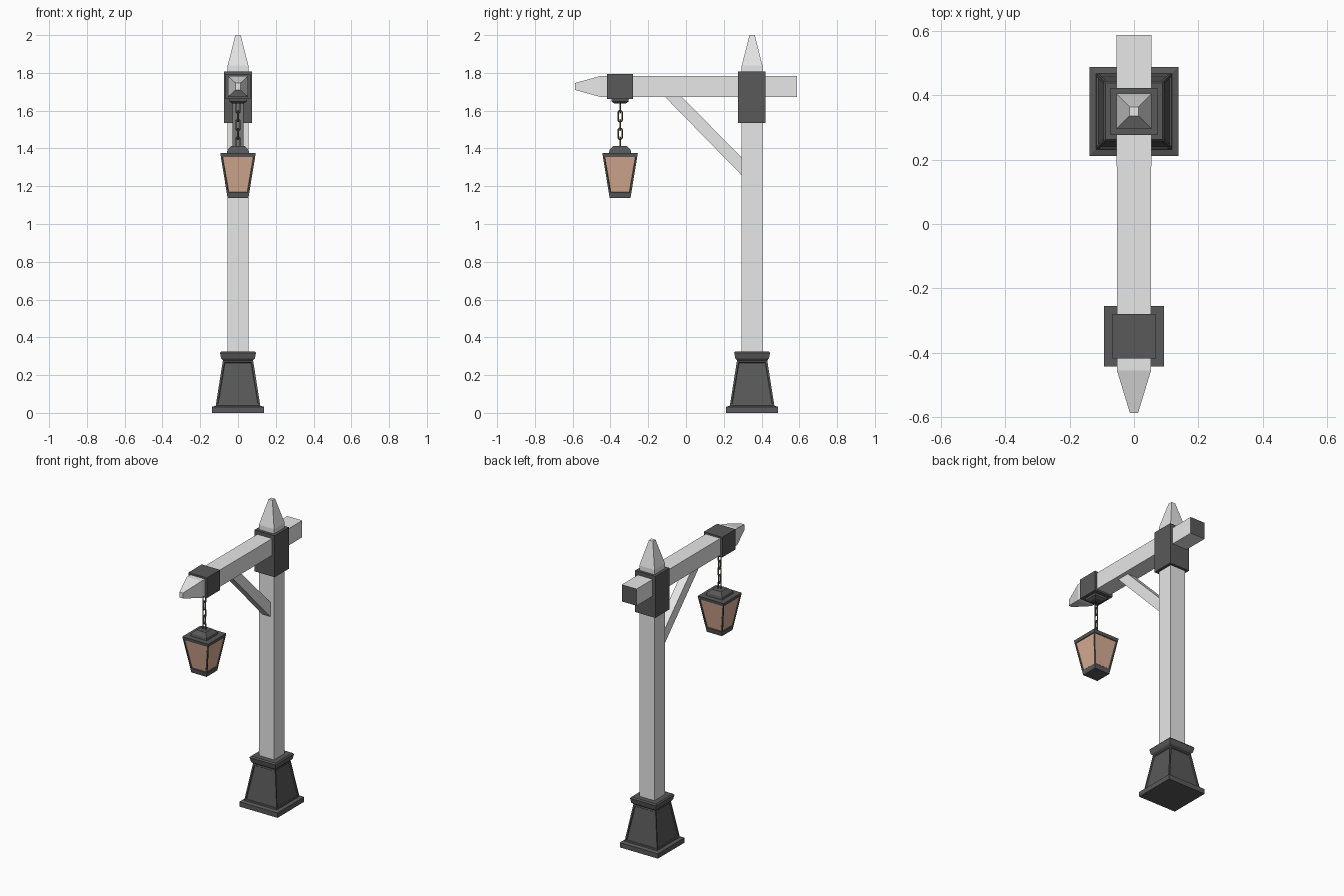
import bpy, bmesh, math
from mathutils import Matrix, Vector

if "Cube" in bpy.data.objects:
    bpy.data.objects.remove(bpy.data.objects["Cube"])


def material(name, rgb):
    m = bpy.data.materials.new(name)
    m.diffuse_color = (*rgb, 1)
    m.use_nodes = True
    m.node_tree.nodes["Principled BSDF"].inputs["Base Color"].default_value = m.diffuse_color
    return m


WOOD = material("pale_grey_wood", (0.80, 0.80, 0.80))
METAL = material("dark_iron", (0.10, 0.10, 0.10))
GLASS = material("peach_glass", (0.70, 0.42, 0.30))
CHAIN = material("aged_brass", (0.13, 0.12, 0.065))

POST_Y, LAMP_Y = 0.35, -0.349


def finish(bm, name, mats):
    bmesh.ops.recalc_face_normals(bm, faces=bm.faces)
    me = bpy.data.meshes.new(name)
    bm.to_mesh(me)
    bm.free()
    for m in mats:
        me.materials.append(m)
    ob = bpy.data.objects.new(name, me)
    bpy.context.collection.objects.link(ob)
    return ob


def square_loft(rings, matrix):
    """Rings of (height, half width, half depth) joined into a closed solid."""
    bm = bmesh.new()
    loops = []
    for h, a, b in rings:
        loops.append([bm.verts.new(matrix @ Vector((sx * a, sy * b, h)))
                      for sx, sy in ((-1, -1), (1, -1), (1, 1), (-1, 1))])
    sides = []
    for lo, hi in zip(loops, loops[1:]):
        sides.append([bm.faces.new((lo[i], lo[(i + 1) % 4], hi[(i + 1) % 4], hi[i]))
                      for i in range(4)])
    bm.faces.new(loops[0][::-1])
    bm.faces.new(loops[-1])
    bmesh.ops.recalc_face_normals(bm, faces=bm.faces)
    return bm, sides


def tower(name, y, profile, mats, panel_row=None, border=0.0, depth=0.0):
    """Upright square part; one row of faces can be inset as panels."""
    bm, sides = square_loft([(z, r, r) for z, r in profile],
                            Matrix.Translation((0, y, 0)))
    if panel_row is not None:
        panels = sides[panel_row]
        bmesh.ops.inset_individual(bm, faces=panels, thickness=border)
        bmesh.ops.inset_individual(bm, faces=panels, thickness=0.004, depth=-depth)
        for f in panels:
            f.material_index = len(mats) - 1
    return finish(bm, name, mats)


def box(name, lo, hi, mat):
    bm = bmesh.new()
    bmesh.ops.create_cube(bm, size=1)
    for v in bm.verts:
        v.co = Vector([lo[i] + (v.co[i] + 0.5) * (hi[i] - lo[i]) for i in range(3)])
    return finish(bm, name, [mat])


# Stepped foot with recessed panels
tower("base", POST_Y,
      [(0, .138), (.032, .138), (.038, .118), (.278, .080), (.288, .089),
       (.318, .095), (.326, .088)], [METAL], 2, .013, .006)

# Post with pointed top
tower("post", POST_Y, [(.30, .055), (1.838, .055), (2.0, .014)], [WOOD])

# Beam with a pointed front and dark back end
along_y = Matrix(((1, 0, 0, 0), (0, 0, 1, 0), (0, 1, 0, 1.728), (0, 0, 0, 1)))
bm, _ = square_loft([(-.588, .0125, .018), (-.455, .053, .055), (.588, .054, .055)], along_y)
for f in bm.faces:
    if f.calc_center_median().y > 0.58:
        f.material_index = 1
finish(bm, "beam", [WOOD, METAL])

# Iron bands round the joint and the beam
box("post_collar", (-.073, .276, 1.535), (.073, .422, 1.807), METAL)
box("beam_band", (-.067, -.418, 1.662), (.067, -.28, 1.794), METAL)
tower("chain_mount", LAMP_Y, [(1.638, .03), (1.648, .045), (1.67, .047)], [METAL])

# Diagonal brace
bm = bmesh.new()
outline = [(-.118, 1.68), (-.03, 1.68), (.295, 1.352), (.295, 1.258)]
face = bm.faces.new([bm.verts.new((-.028, y, z)) for y, z in outline])
ext = bmesh.ops.extrude_face_region(bm, geom=[face])
for v in ext["geom"]:
    if isinstance(v, bmesh.types.BMVert):
        v.co.x = .028
finish(bm, "brace", [WOOD])


# Chain of alternating long links
def add_link(bm, z, turn, half_w=.0105, half_h=.029, wire=.0042):
    n, k = 12, 5
    rot = Matrix.Rotation(turn, 4, 'Z')
    rings = []
    for i in range(n):
        t = 2 * math.pi * (i + .5) / n
        c, s = math.cos(t), math.sin(t)
        straight = math.copysign(half_h - half_w, s)
        ring = []
        for j in range(k):
            p = 2 * math.pi * j / k
            r = half_w + wire * math.cos(p)
            co = rot @ Vector((r * c, wire * math.sin(p), r * s + straight))
            ring.append(bm.verts.new(co + Vector((0, LAMP_Y, z))))
        rings.append(ring)
    for i in range(n):
        a, b = rings[i], rings[(i + 1) % n]
        for j in range(k):
            bm.faces.new((a[j], b[j], b[(j + 1) % k], a[(j + 1) % k]))


bm = bmesh.new()
for i in range(5):
    add_link(bm, 1.431 + i * .0465, (i % 2) * math.pi / 2)
finish(bm, "chain", [CHAIN])

# Tapered lantern with recessed panes, and its cap
tower("lantern", LAMP_Y, [(1.137, .055), (1.158, .0585), (1.363, .092), (1.376, .094)],
      [METAL, GLASS], 1, .0115, .004)
tower("lantern_cap", LAMP_Y, [(1.37, .060), (1.392, .056), (1.414, .034)], [METAL])
